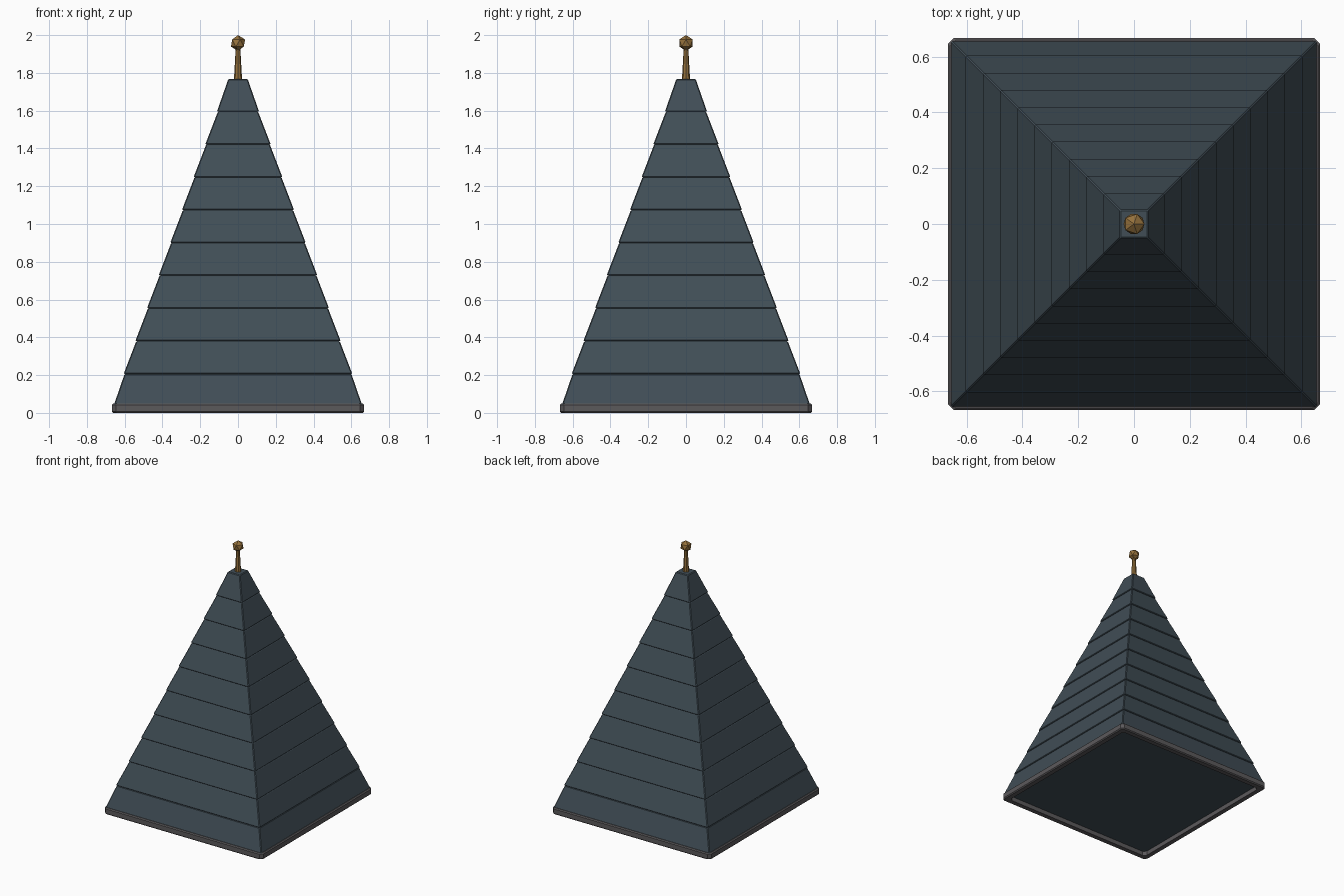
import bpy, bmesh, math

if "Cube" in bpy.data.objects:
    bpy.data.objects.remove(bpy.data.objects["Cube"])


def material(name, rgb):
    m = bpy.data.materials.new(name)
    m.diffuse_color = (*rgb, 1)
    m.use_nodes = True
    m.node_tree.nodes["Principled BSDF"].inputs["Base Color"].default_value = m.diffuse_color
    return m


slate = material("slate blue", (0.052, 0.075, 0.093))
lead = material("dark grey", (0.105, 0.10, 0.105))
brass = material("brass", (0.30, 0.165, 0.045))


def make(name, bm, mat):
    bmesh.ops.recalc_face_normals(bm, faces=bm.faces)
    me = bpy.data.meshes.new(name)
    bm.to_mesh(me)
    bm.free()
    me.materials.append(mat)
    ob = bpy.data.objects.new(name, me)
    bpy.context.collection.objects.link(ob)
    return ob


def bridge(bm, rings):
    for a, b in zip(rings, rings[1:]):
        n = len(a)
        for i in range(n):
            j = (i + 1) % n
            bm.faces.new((a[i], a[j], b[j], b[i]))


# slate courses: ten tapered, bevelled blocks, each lipping over the one below
Z0, STEP, COUNT = 0.033, 0.1735, 10


def half_width(i):
    return 0.667 - 0.0617 * i


for i in range(COUNT):
    bm = bmesh.new()
    levels = ((half_width(i), Z0 + STEP * i),
              (half_width(i + 1) - 0.005 if i < COUNT - 1 else 0.051, Z0 + STEP * (i + 1)))
    if i == 0:
        levels = ((0.660, Z0), levels[1])
    rings = [[bm.verts.new((sx * h, sy * h, z))
              for sx, sy in ((-1, -1), (1, -1), (1, 1), (-1, 1))] for h, z in levels]
    bridge(bm, rings)
    bm.faces.new(rings[0])
    bm.faces.new(rings[1])
    ob = make(f"slate_course_{i + 1}", bm, slate)
    bev = ob.modifiers.new("soft edge", 'BEVEL')
    bev.width = 0.005
    bev.segments = 1
    bev.limit_method = 'NONE'

# eave trim: square frame with cut corners and chamfered edges
bm = bmesh.new()
profile = ((0.660, 0.0), (0.667, 0.007), (0.667, 0.042), (0.660, 0.049),
           (0.625, 0.049), (0.625, 0.0))
rings = []
for h, z in profile:
    c = h - 0.021
    rings.append([bm.verts.new((x, y, z)) for x, y in
                  ((-c, -h), (c, -h), (h, -c), (h, c), (c, h), (-c, h), (-h, c), (-h, -c))])
bridge(bm, rings + rings[:1])
make("eave_trim", bm, lead)

# finial spike
bm = bmesh.new()
rings = [[bm.verts.new((r * math.cos(k * math.pi / 4), r * math.sin(k * math.pi / 4), z))
          for k in range(8)] for r, z in ((0.022, 1.755), (0.012, 1.935))]
bridge(bm, rings)
bm.faces.new(rings[0])
bm.faces.new(rings[1])
make("finial_spike", bm, brass)

# finial ball
bm = bmesh.new()
bmesh.ops.create_icosphere(bm, subdivisions=1, radius=0.042)
bmesh.ops.translate(bm, verts=bm.verts, vec=(0, 0, 1.958))
make("finial_ball", bm, brass)
